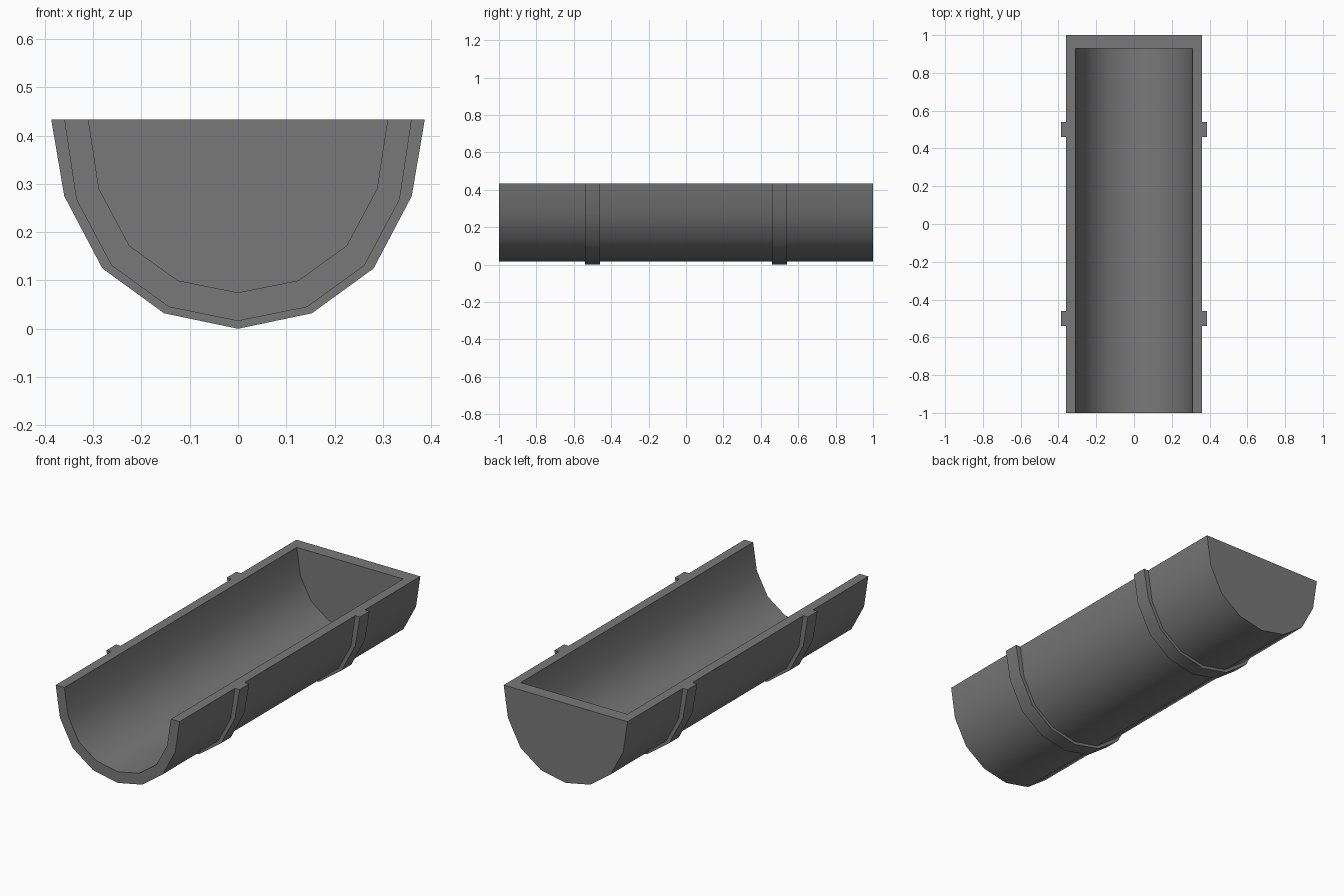
import bpy
import bmesh
import math

cube = bpy.data.objects.get("Cube")
if cube:
    bpy.data.objects.remove(cube, do_unlink=True)

# Single dark grey material
GREY = (0.19, 0.19, 0.19, 1.0)
mat = bpy.data.materials.new("dark grey")
mat.use_nodes = True
mat.diffuse_color = GREY
bsdf = mat.node_tree.nodes["Principled BSDF"]
bsdf.inputs["Base Color"].default_value = GREY
bsdf.inputs["Roughness"].default_value = 0.8

# Half cross-sections (x, z), rim to keel
BAND = [(0.387, 0.434), (0.36, 0.275), (0.281, 0.125), (0.153, 0.032), (0, 0)]
OUTER = [(0.36, 0.434), (0.335, 0.268), (0.262, 0.131), (0.143, 0.045), (0, 0.016)]
INNER = [(0.31, 0.434), (0.288, 0.29), (0.225, 0.172), (0.125, 0.1), (0, 0.075)]


def arc(bm, half, y):
    """Mirrored open arc of vertices at depth y, right rim to left rim."""
    points = [(-x, z) for x, z in half] + [(x, z) for x, z in half[-2::-1]]
    return [bm.verts.new((x, y, z)) for x, z in points]


def bridge(bm, a, b):
    for i in range(len(a) - 1):
        bm.faces.new((a[i], a[i + 1], b[i + 1], b[i]))


def finish(bm, name):
    bmesh.ops.recalc_face_normals(bm, faces=bm.faces)
    mesh = bpy.data.meshes.new(name)
    bm.to_mesh(mesh)
    bm.free()
    mesh.materials.append(mat)
    obj = bpy.data.objects.new(name, mesh)
    bpy.context.collection.objects.link(obj)
    bpy.ops.object.select_all(action='DESELECT')
    obj.select_set(True)
    bpy.context.view_layer.objects.active = obj
    bpy.ops.object.shade_smooth_by_angle(angle=math.radians(40))
    return obj


# Trough: open at the front, closed by a thick wall at the back
bm = bmesh.new()
out_front, out_back = arc(bm, OUTER, -1), arc(bm, OUTER, 1)
in_front, in_back = arc(bm, INNER, -1), arc(bm, INNER, 0.93)
bridge(bm, out_front, out_back)
bridge(bm, in_front, in_back)
bridge(bm, out_front, in_front)
bm.faces.new(out_back)
bm.faces.new(in_back)
for end in (0, -1):
    bm.faces.new((out_front[end], out_back[end], in_back[end], in_front[end]))
bm.faces.new((out_back[0], out_back[-1], in_back[-1], in_back[0]))
finish(bm, "trough")

# Raised bands wrapped around the outside
for name, y in (("front_band", -0.5), ("back_band", 0.5)):
    bm = bmesh.new()
    loops = [arc(bm, half, y + side * 0.04)
             for half, side in ((OUTER, -1), (BAND, -1), (BAND, 1), (OUTER, 1))]
    for i in range(4):
        bridge(bm, loops[i], loops[(i + 1) % 4])
    for end in (0, -1):
        bm.faces.new([loop[end] for loop in loops])
    finish(bm, name)
